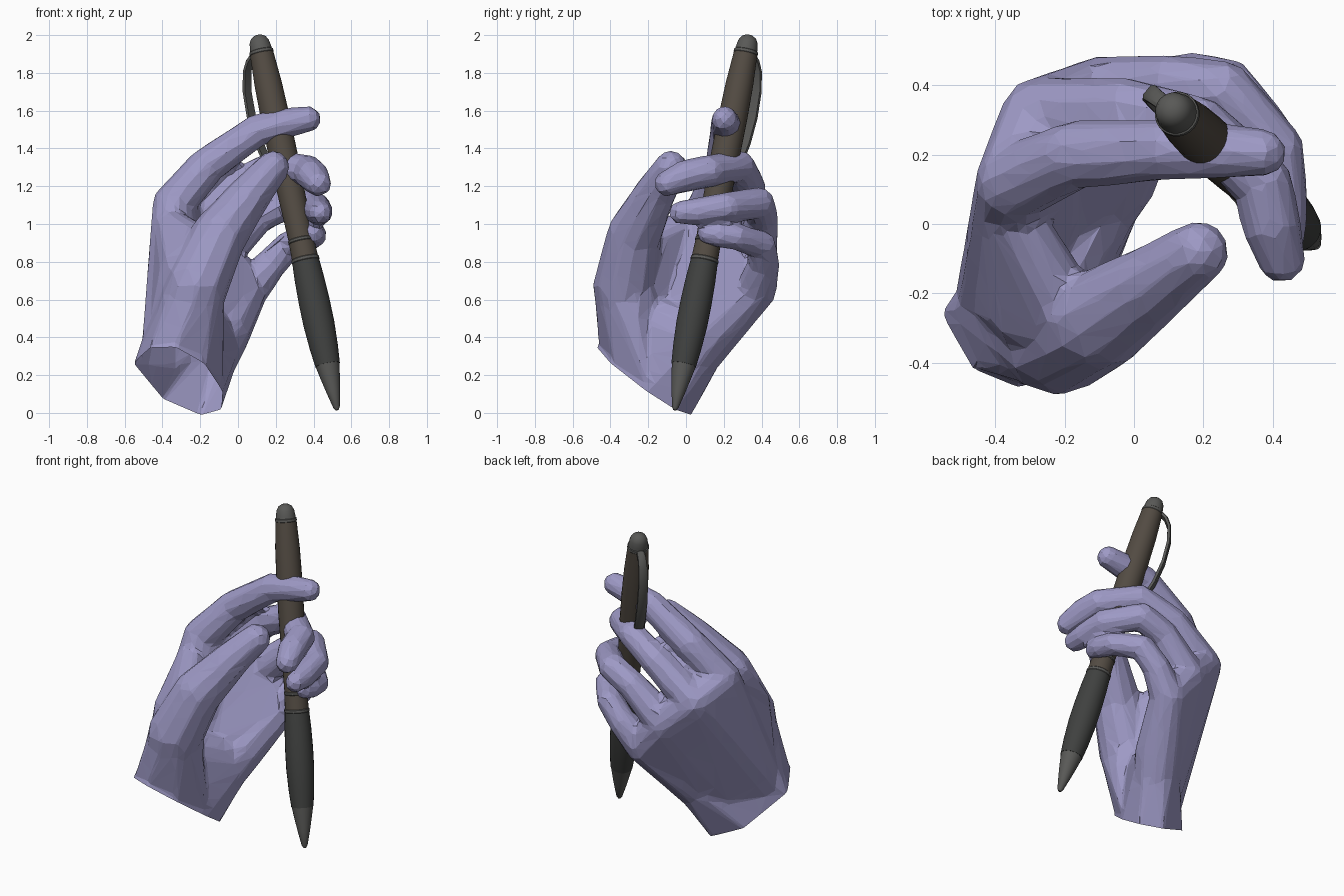
import bpy, bmesh, math
from mathutils import Vector

if "Cube" in bpy.data.objects:
    bpy.data.objects.remove(bpy.data.objects["Cube"])


def material(name, rgb):
    m = bpy.data.materials.new(name)
    m.diffuse_color = (*rgb, 1)
    m.use_nodes = True
    m.node_tree.nodes["Principled BSDF"].inputs["Base Color"].default_value = m.diffuse_color
    return m


SKIN = material("skin", (0.34, 0.32, 0.56))
BROWN = material("brown", (0.085, 0.07, 0.055))
DARK = material("dark", (0.05, 0.052, 0.05))
METAL = material("metal", (0.1, 0.1, 0.095))


def add_object(name, bm, mat, smooth=False):
    me = bpy.data.meshes.new(name)
    bmesh.ops.recalc_face_normals(bm, faces=bm.faces)
    bm.to_mesh(me)
    bm.free()
    ob = bpy.data.objects.new(name, me)
    bpy.context.collection.objects.link(ob)
    me.materials.append(mat)
    if smooth:
        bpy.context.view_layer.objects.active = ob
        ob.select_set(True)
        bpy.ops.object.shade_smooth_by_angle(angle=math.radians(35))
        ob.select_set(False)
    return ob


def hull(bm, balls, points=()):
    """Convex hull round some (x, y, z, radius) balls and loose points."""
    t = bmesh.new()
    for x, y, z, r in balls:
        ret = bmesh.ops.create_icosphere(t, subdivisions=2, radius=r)
        bmesh.ops.translate(t, verts=ret["verts"], vec=(x, y, z))
    bmesh.ops.delete(t, geom=t.edges[:], context="EDGES_FACES")
    for p in points:
        t.verts.new(p)
    bmesh.ops.convex_hull(t, input=t.verts[:])
    loose = [v for v in t.verts if not v.link_faces]
    bmesh.ops.delete(t, geom=loose, context="VERTS")
    me = bpy.data.meshes.new("tmp")
    t.to_mesh(me)
    t.free()
    bm.from_mesh(me)
    bpy.data.meshes.remove(me)


# Fingers: chains of balls from knuckle to tip
index = [(-.345, .12, 1.1, .112), (-.17, .2, 1.305, .1), (.1, .215, 1.495, .088),
         (.26, .21, 1.535, .08), (.37, .205, 1.555, .07)]
middle = [(-.27, .31, 1.0, .115), (-.02, .33, 1.2, .092), (.19, .285, 1.305, .084),
          (.37, .12, 1.28, .087), (.395, .0, 1.255, .087), (.425, -.1, 1.215, .07)]
ring = [(-.1, .37, .84, .115), (.11, .4, 1.04, .088), (.26, .385, 1.11, .086),
        (.41, .22, 1.09, .08), (.43, .06, 1.065, .074), (.435, -.03, 1.06, .062)]
pinky = [(.05, .37, .65, .11), (.17, .41, .785, .086), (.27, .4, .89, .078),
         (.385, .27, .93, .07), (.405, .18, .94, .066), (.4, .115, .95, .058)]
thumb = [(-.28, -.27, .45, .185), (-.22, -.325, .67, .17), (-.1, -.275, .94, .148),
         (.065, -.165, 1.16, .112), (.185, -.08, 1.3, .09)]
hand = bmesh.new()
for chain in (index, middle, ring, pinky, thumb):
    for a, b in zip(chain, chain[1:]):
        hull(hand, [a, b])

# Palm: webs between neighbouring knuckles, the wrist and the heel of the hand
wrist_a, wrist_b = (-.39, -.24, .29, .13), (-.23, -.1, .16, .13)
for a, b in ((index, middle), (middle, ring), (ring, pinky)):
    hull(hand, [a[0], b[0], wrist_a, wrist_b])
hull(hand, [(-.36, .04, 1.0, .085), (-.28, -.24, .76, .14), (-.18, -.28, .87, .11),
            (-.34, -.2, .4, .15)])
heel = (-.08, .13, .42, .145)
hull(hand, [heel, wrist_b, (-.18, -.04, .17, .12), pinky[0]])
wrist_ring = [(-.55, -.25, .27), (-.47, -.41, .32), (-.33, -.46, .34), (-.17, -.38, .26),
              (-.08, -.2, .14), (-.09, -.05, .03), (-.2, .03, -.01), (-.40, -.03, .07)]
below = [Vector(p) - Vector((.015, .04, .06)) for p in wrist_ring]
hull(hand, [(-.3, -.22, .5, .16), (-.1, .1, .38, .13)], wrist_ring + below)
hull(hand, [thumb[0], (-.23, -.32, .62, .165)], wrist_ring[:5])

# Fuse into one faceted low-poly skin, then cut the wrist open
src = add_object("hand_source", hand, SKIN)
rem = src.modifiers.new("fuse", "REMESH")
rem.mode, rem.voxel_size = "VOXEL", 0.016
sm = src.modifiers.new("soften", "SMOOTH")
sm.iterations, sm.factor = 3, 0.5
dec = src.modifiers.new("facets", "DECIMATE")
dec.ratio = 0.045
dg = bpy.context.evaluated_depsgraph_get()
fused = bpy.data.meshes.new_from_object(src.evaluated_get(dg))
bm = bmesh.new()
bm.from_mesh(fused)
bmesh.ops.bisect_plane(bm, geom=bm.verts[:] + bm.edges[:] + bm.faces[:],
                       plane_co=(-.28, -.22, .172), plane_no=(-.05, -.13, -.2),
                       clear_outer=True)
for f in bm.faces:
    f.smooth = False
bpy.data.objects.remove(src)
add_object("hand", bm, SKIN)

# Pen axis frame
TIP, TOP = Vector((.525, -.06, .015)), Vector((.105, .335, 2.0))
AXIS = (TOP - TIP).normalized()
LENGTH = (TOP - TIP).length
OUT = Vector((-.77, .63, 0))
OUT = (OUT - AXIS * OUT.dot(AXIS)).normalized()
SIDE = AXIS.cross(OUT)


def skin_rings(name, rings, mat):
    bm = bmesh.new()
    loops = [[bm.verts.new(p) for p in r] for r in rings]
    n = len(loops[0])
    for a, b in zip(loops, loops[1:]):
        for i in range(n):
            bm.faces.new((a[i], a[(i + 1) % n], b[(i + 1) % n], b[i]))
    bm.faces.new(loops[0])
    bm.faces.new(loops[-1])
    return add_object(name, bm, mat, True)


def lathe(name, profile, mat, n=24):
    rings = [[TIP + AXIS * (t * LENGTH) + r * (OUT * math.cos(k * math.tau / n)
              + SIDE * math.sin(k * math.tau / n)) for k in range(n)] for t, r in profile]
    return skin_rings(name, rings, mat)


# Pen parts: (fraction of length, radius)
lathe("pen_tip", [(0, .008), (.008, .018), (.05, .037), (.09, .053), (.12, .064)], METAL)
lathe("pen_grip", [(.12, .066), (.17, .076), (.23, .083), (.29, .083), (.35, .079),
                   (.4, .072)], DARK)
lathe("lower_ring", [(.395, .072), (.397, .075), (.404, .075), (.406, .071)], METAL)
lathe("pen_collar", [(.4, .071), (.45, .068)], BROWN)
lathe("upper_ring", [(.447, .068), (.449, .071), (.455, .071), (.457, .067)], METAL)
lathe("pen_body", [(.45, .067), (.55, .072), (.68, .077), (.78, .077), (.87, .073),
                   (.958, .062)], BROWN)
lathe("cap_ring", [(.949, .062), (.951, .065), (.958, .064), (.96, .058)], METAL)
lathe("pen_cap", [(.957, .06), (.968, .057), (.982, .052), (.993, .04), (.999, .02),
                  (1, .004)], METAL)

# Pocket clip: flat strip (fraction, distance out, half width)
strip = [(.955, .05, .022), (.942, .09, .024), (.92, .122, .026), (.87, .15, .028),
         (.8, .157, .03), (.73, .142, .03), (.67, .112, .028), (.645, .09, .016)]
mids = [TIP + AXIS * (t * LENGTH) + OUT * d for t, d, w in strip]
rings = []
for i, (t, d, w) in enumerate(strip):
    run = (mids[min(i + 1, len(mids) - 1)] - mids[max(i - 1, 0)]).normalized()
    thick = run.cross(SIDE) * .014
    rings.append([mids[i] + SIDE * (w * a) + thick * b
                  for a, b in ((1, .5), (.6, 1), (-.6, 1), (-1, .5), (-1, -.6), (1, -.6))])
skin_rings("pen_clip", rings, METAL)
